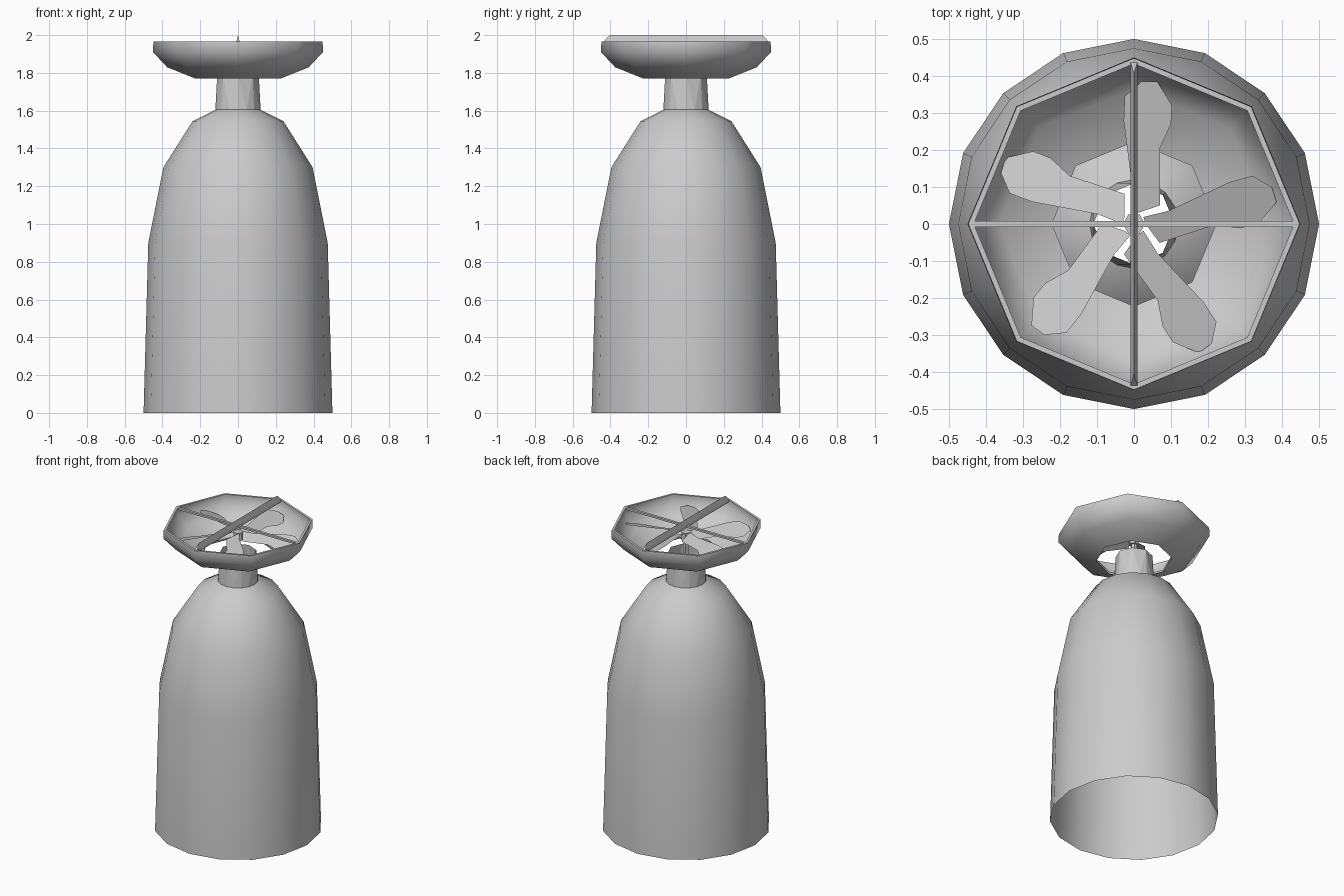
import bpy, bmesh, math
from mathutils import Vector, Matrix

if "Cube" in bpy.data.objects:
    bpy.data.objects.remove(bpy.data.objects["Cube"])


def make(name, verts, faces, smooth=None, recalc=True):
    me = bpy.data.meshes.new(name)
    me.from_pydata(verts, [], faces)
    if recalc:
        bm = bmesh.new()
        bm.from_mesh(me)
        bmesh.ops.recalc_face_normals(bm, faces=bm.faces)
        bm.to_mesh(me)
        bm.free()
    ob = bpy.data.objects.new(name, me)
    bpy.context.collection.objects.link(ob)
    if smooth:
        bpy.ops.object.select_all(action='DESELECT')
        ob.select_set(True)
        bpy.context.view_layer.objects.active = ob
        bpy.ops.object.shade_smooth_by_angle(angle=math.radians(smooth))
    return ob


def ring(r, z, n):
    return [(r * math.cos(2 * math.pi * i / n), r * math.sin(2 * math.pi * i / n), z)
            for i in range(n)]


def lathe(name, profile, n, smooth=None, closed=False, caps=False):
    verts = [v for r, z in profile for v in ring(r, z, n)]
    m = len(profile)
    faces = []
    for k in range(m if closed else m - 1):
        a, b = k * n, ((k + 1) % m) * n
        faces += [(a + i, a + (i + 1) % n, b + (i + 1) % n, b + i) for i in range(n)]
    if caps:
        faces += [tuple(range(n)), tuple(range((m - 1) * n, m * n))]
    return make(name, verts, faces, smooth)


# tapered hollow tower, open underneath
lathe("tower_shell", [(.5, 0), (.475, .9), (.395, 1.3), (.24, 1.545), (.12, 1.605)], 16, 50)

# neck: bridges the 16-sided opening to an 8-sided collar
verts = ring(.12, 1.6, 16) + ring(.11, 1.79, 8)
faces = []
for i in range(8):
    a, b, c, d = 2 * i, 2 * i + 1, (2 * i + 2) % 16, (2 * i + 15) % 16
    t, u = 16 + i, 16 + (i + 1) % 8
    faces += [(a, b, t), (b, u, t), (d, a, t)]
make("neck", verts, [f for f in faces])

# octagonal bowl with an open bottom and thin wall
lathe("fan_bowl", [(.225, 1.77), (.375, 1.83), (.45, 1.91), (.448, 1.965), (.433, 1.965),
                   (.435, 1.915), (.365, 1.842), (.222, 1.782)], 8, 50, closed=True)

# hub and drive shaft
lathe("fan_hub", [(.03, 1.87), (.03, 1.92)], 6, caps=True)
lathe("fan_shaft", [(.018, 1.6), (.018, 1.88)], 6, caps=True)

# five pitched blades, thin sheets
outline = [(.01, .03), (.07, .05), (.07, .205), (.1, .27), (.103, .32), (.063, .385),
           (.02, .385), (-.025, .345), (-.028, .28), (-.005, .1), (-.01, .03)]
verts, faces = [], []
for k in range(5):
    rot = Matrix.Rotation(math.radians(72 * k), 3, 'Z')
    s = len(verts)
    verts += [rot @ Vector((x, y, 1.905 - .35 * (x - .035))) for x, y in outline]
    faces.append(tuple(range(s, s + len(outline))))
make("fan_blades", verts, faces, recalc=False)

# flat crossbar from side to side
bpy.ops.mesh.primitive_cube_add(size=1, location=(0, 0, 1.957))
bar = bpy.context.object
bar.name = "side_crossbar"
bar.scale = (.875, .016, .012)

# raised ridge bar from front to back, with sloping ends
w = .009
verts = [(-w, -.437, 1.95), (w, -.437, 1.95), (w, .437, 1.95), (-w, .437, 1.95),
         (-w, -.437, 1.965), (w, -.437, 1.965), (w, .437, 1.965), (-w, .437, 1.965),
         (0, -.405, 2), (0, .405, 2)]
make("ridge_crossbar", verts, [(0, 1, 2, 3), (0, 1, 5, 4), (1, 2, 6, 5), (2, 3, 7, 6),
                               (3, 0, 4, 7), (4, 5, 8), (6, 7, 9), (5, 6, 9, 8), (7, 4, 8, 9)])
